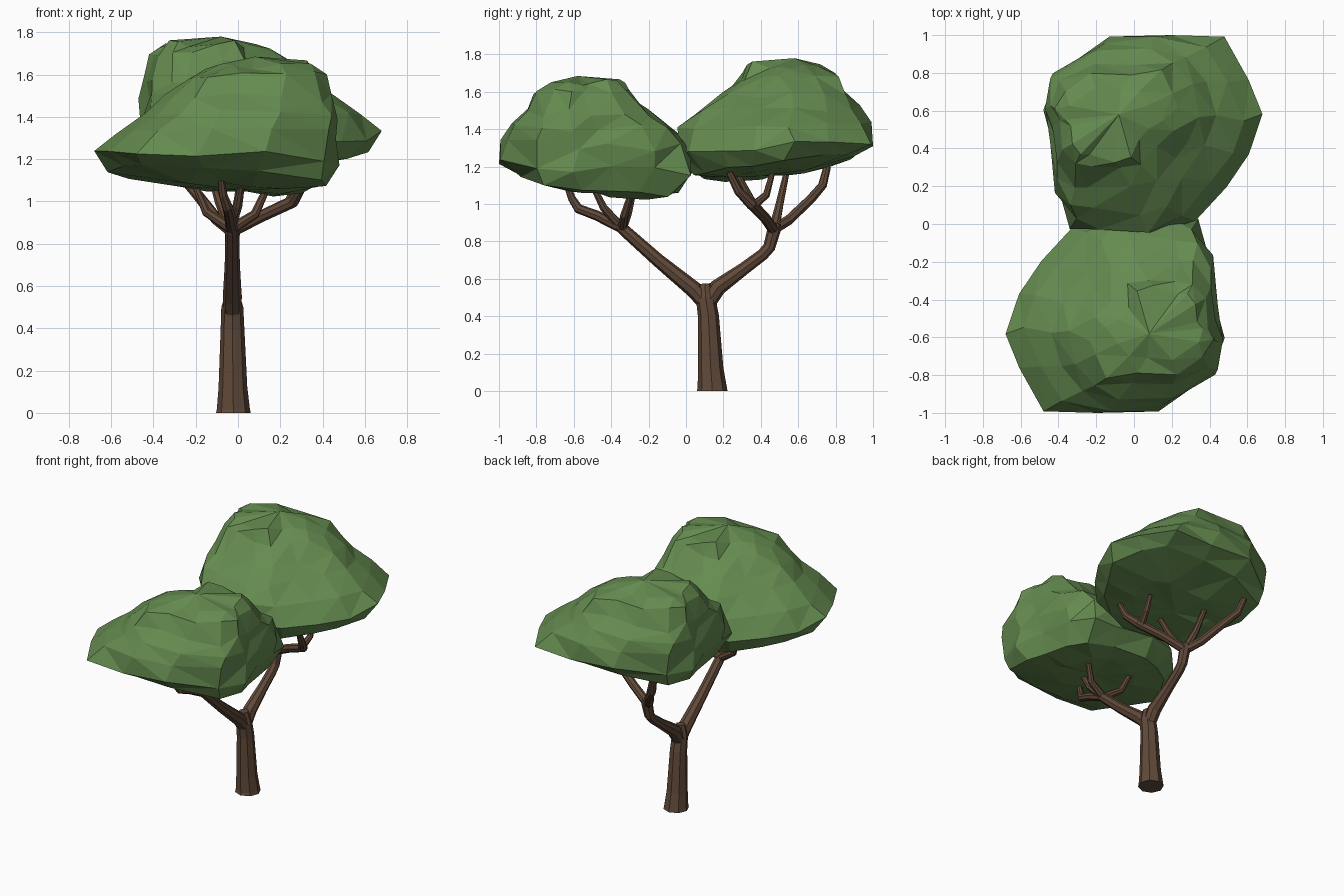
import bpy, bmesh, math, random
from mathutils import Vector

if "Cube" in bpy.data.objects:
    bpy.data.objects.remove(bpy.data.objects["Cube"])

random.seed(11)


def material(name, rgb):
    m = bpy.data.materials.new(name)
    m.diffuse_color = (*rgb, 1)
    m.use_nodes = True
    m.node_tree.nodes["Principled BSDF"].inputs["Base Color"].default_value = m.diffuse_color
    return m


bark = material("bark", (0.12, 0.068, 0.042))
leaf = material("leaf", (0.13, 0.26, 0.08))


def limb(name, pts):
    """Tapered eight-sided limb through (x, y, z, radius) points."""
    cu = bpy.data.curves.new(name, 'CURVE')
    cu.dimensions = '3D'
    cu.bevel_depth = 1
    cu.bevel_resolution = 2
    cu.use_fill_caps = True
    sp = cu.splines.new('POLY')
    sp.points.add(len(pts) - 1)
    for p, (x, y, z, r) in zip(sp.points, pts):
        p.co = (x, y, z, 1)
        p.radius = r
    sp.use_smooth = False
    cu.materials.append(bark)
    ob = bpy.data.objects.new(name, cu)
    bpy.context.collection.objects.link(ob)
    bpy.ops.object.select_all(action='DESELECT')
    ob.select_set(True)
    bpy.context.view_layer.objects.active = ob
    bpy.ops.object.convert(target='MESH')


# Trunk and the two main limbs
limb("trunk", [(-.022, .14, 0, .082), (-.022, .14, .02, .078), (-.024, .132, .12, .068),
               (-.026, .12, .4, .056), (-.027, .105, .5, .052), (-.027, .1, .575, .03)])
limb("front_limb", [(-.027, .115, .46, .042), (-.027, .04, .545, .045), (-.027, -.15, .7, .036),
                    (-.027, -.33, .86, .032), (-.027, -.37, .89, .022)])
limb("back_limb", [(-.027, .11, .46, .042), (-.027, .17, .555, .045), (-.027, .31, .655, .034),
                   (-.027, .41, .73, .032), (-.027, .445, .77, .033), (-.027, .47, .86, .036),
                   (-.027, .48, .9, .025)])

# Front branches
limb("front_branch_outer", [(-.03, -.34, .87, .028), (-.04, -.48, .94, .027),
                            (-.05, -.575, .975, .026), (-.07, -.61, 1.03, .021), (-.08, -.64, 1.11, .016)])
limb("front_branch_middle", [(-.03, -.36, .89, .025), (.0, -.44, .98, .022), (.02, -.5, 1.1, .016)])
limb("front_branch_left", [(-.03, -.34, .87, .026), (-.15, -.31, .95, .022), (-.2, -.28, 1.07, .016)])
limb("front_branch_right", [(-.03, -.34, .87, .026), (.08, -.33, .94, .022), (.14, -.29, 1.07, .016)])

# Back branches
limb("back_branch_outer", [(-.03, .46, .86, .03), (-.1, .55, .915, .028), (-.19, .67, 1.03, .026),
                           (-.25, .73, 1.1, .024), (-.28, .755, 1.2, .02)])
limb("back_branch_middle", [(-.03, .47, .86, .03), (-.09, .5, 1.0, .022), (-.14, .54, 1.18, .016)])
limb("back_branch_right", [(-.03, .47, .86, .03), (.11, .42, .93, .028), (.26, .35, 1.0, .03),
                           (.3, .28, 1.07, .024), (.31, .23, 1.17, .018)])
limb("back_twig_right", [(.24, .36, .99, .024), (.26, .43, 1.05, .02), (.25, .46, 1.16, .015)])
limb("back_branch_inner", [(-.03, .46, .87, .026), (.0, .36, 1.0, .022), (.02, .27, 1.17, .016)])

# Crown: plan outline carried through rings
# (x scale, y scale, centre x, centre y, height, tilt)
outline = [(-.68, -.57), (-.6, -.36), (-.47, -.2), (-.33, -.01), (-.15, .04), (.15, .04), (.32, .01),
           (.41, -.18), (.44, -.42), (.48, -.6), (.43, -.82), (.12, -.98), (-.2, -1),
           (-.49, -.97), (-.61, -.78)]
mid = Vector((-.1, -.48))
rings = [(.5, .42, -.05, -.42, 1.065, 1.1), (.9, .8, -.09, -.47, 1.1, 1.2),
         (1, 1, -.1, -.48, 1.2, .6), (.9, .97, -.05, -.48, 1.32, .3),
         (.78, .83, .01, -.495, 1.41, .2), (.68, .64, .05, -.525, 1.49, 0),
         (.56, .48, .08, -.56, 1.59, 0), (.41, .35, .11, -.53, 1.65, 0)]


def crown_mesh():
    bm = bmesh.new()
    loops = []
    for sx, sy, cx, cy, z, tilt in rings:
        j = .025
        jz = .012 if z < 1.15 else .025
        loop = []
        for px, py in outline:
            x = cx + (px - mid.x) * sx + random.uniform(-j, j)
            y = cy + (py - mid.y) * sy + random.uniform(-j, j)
            x, y = min(.48, max(-.68, x)), min(.045, max(-1, y))
            h = z - tilt * (.08 * (y + .48) + .05 * x)
            loop.append(bm.verts.new((x, y, h + random.uniform(-jz, jz))))
        loops.append(loop)
    n = len(outline)
    for a, b in zip(loops, loops[1:]):
        for i in range(n):
            bm.faces.new((a[i], a[(i + 1) % n], b[(i + 1) % n], b[i]))
    for loop, tip in ((loops[0], (0, -.4, 1.055)), (loops[-1], (.08, -.58, 1.685))):
        v = bm.verts.new(tip)
        for i in range(n):
            bm.faces.new((loop[i], loop[(i + 1) % n], v))
    bmesh.ops.triangulate(bm, faces=bm.faces[:], quad_method='SHORT_EDGE')
    bmesh.ops.recalc_face_normals(bm, faces=bm.faces[:])
    me = bpy.data.meshes.new("crown")
    bm.to_mesh(me)
    bm.free()
    me.materials.append(leaf)
    return me


# The back crown is the front one turned half round and raised
crown = crown_mesh()
for name, turn, lift in (("front_crown", 0, 0), ("back_crown", math.pi, .095)):
    ob = bpy.data.objects.new(name, crown)
    ob.rotation_euler.z = turn
    ob.location.z = lift
    bpy.context.collection.objects.link(ob)
